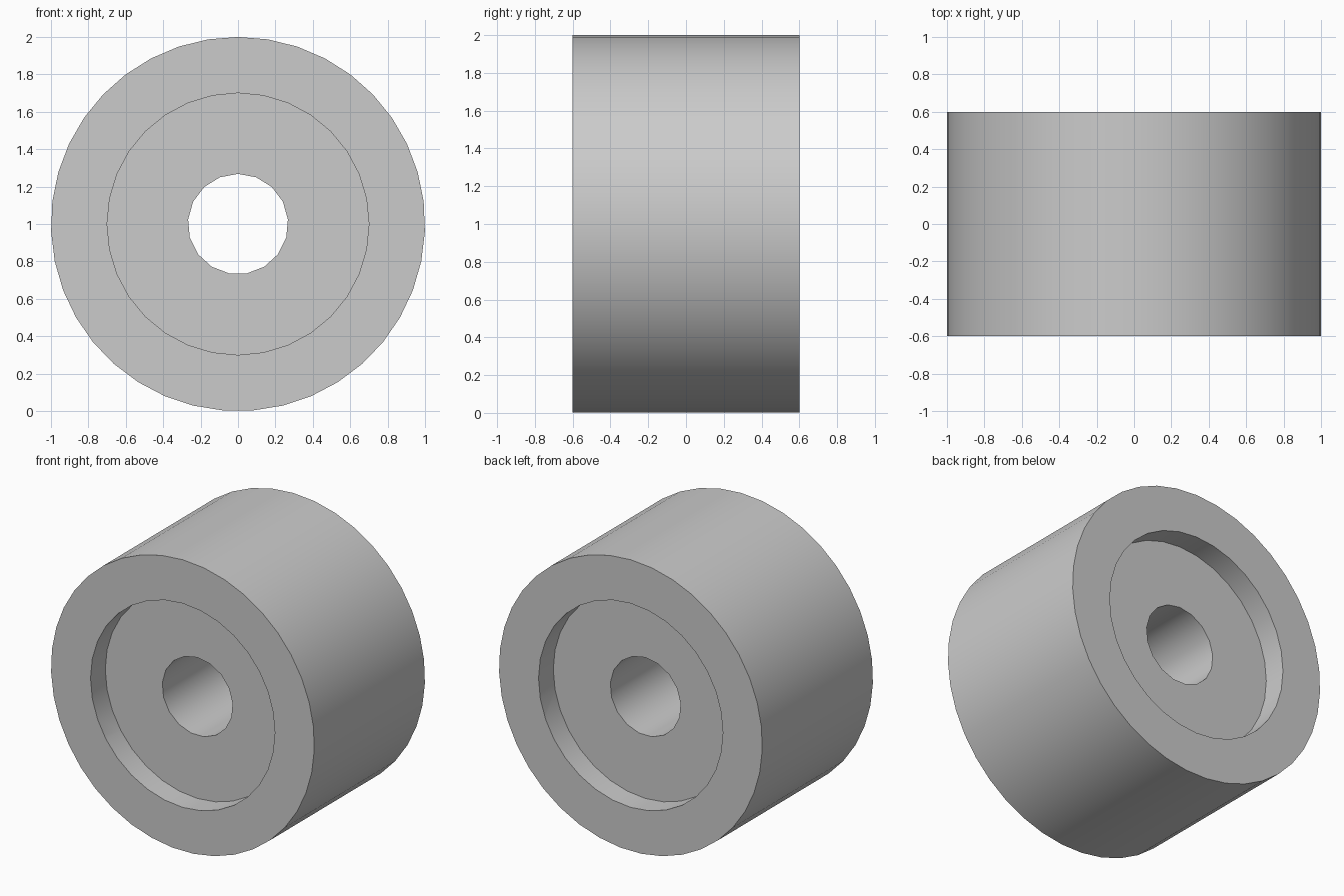
import bpy
import math

cube = bpy.data.objects.get("Cube")
if cube:
    bpy.data.objects.remove(cube, do_unlink=True)

WIDTH = 1.2
RECESS = 0.16

grey = bpy.data.materials.new("plain grey")
grey.use_nodes = True
colour = (0.6, 0.6, 0.6, 1)
grey.diffuse_color = colour
grey.node_tree.nodes["Principled BSDF"].inputs["Base Color"].default_value = colour


def cylinder(name, radius, depth, sides, y=0):
    """Cylinder lying along y, with one corner at the top."""
    bpy.ops.mesh.primitive_cylinder_add(
        vertices=sides, radius=radius, depth=depth,
        location=(0, y, 1), rotation=(-math.pi / 2, math.pi, 0))
    obj = bpy.context.object
    # Turn so that the first corner points up
    if max((obj.matrix_world @ v.co).z for v in obj.data.vertices) < 1 + radius - 1e-4:
        obj.rotation_euler = (math.pi / 2, 0, 0)
    bpy.ops.object.transform_apply(location=True, rotation=True, scale=True)
    obj.name = name
    obj.data.materials.append(grey)
    return obj


# Solid roller body
body = cylinder("roller_body", 1.0, WIDTH, 39)

# Centre bore and the shallow recess in each end
cutters = [cylinder("bore_cutter", 0.268, WIDTH * 2, 17)]
for side, y in (("front", -WIDTH / 2), ("back", WIDTH / 2)):
    cutters.append(cylinder(side + "_recess_cutter", 0.7, RECESS * 2, 32, y))

bpy.ops.object.select_all(action='DESELECT')
body.select_set(True)
bpy.context.view_layer.objects.active = body
for cutter in cutters:
    cut = body.modifiers.new(cutter.name, 'BOOLEAN')
    cut.operation = 'DIFFERENCE'
    cut.solver = 'EXACT'
    cut.object = cutter
    bpy.ops.object.modifier_apply(modifier=cut.name)
for cutter in cutters:
    bpy.data.objects.remove(cutter, do_unlink=True)

# Round walls smooth, rims sharp
bpy.ops.object.shade_smooth_by_angle(angle=math.radians(35))
